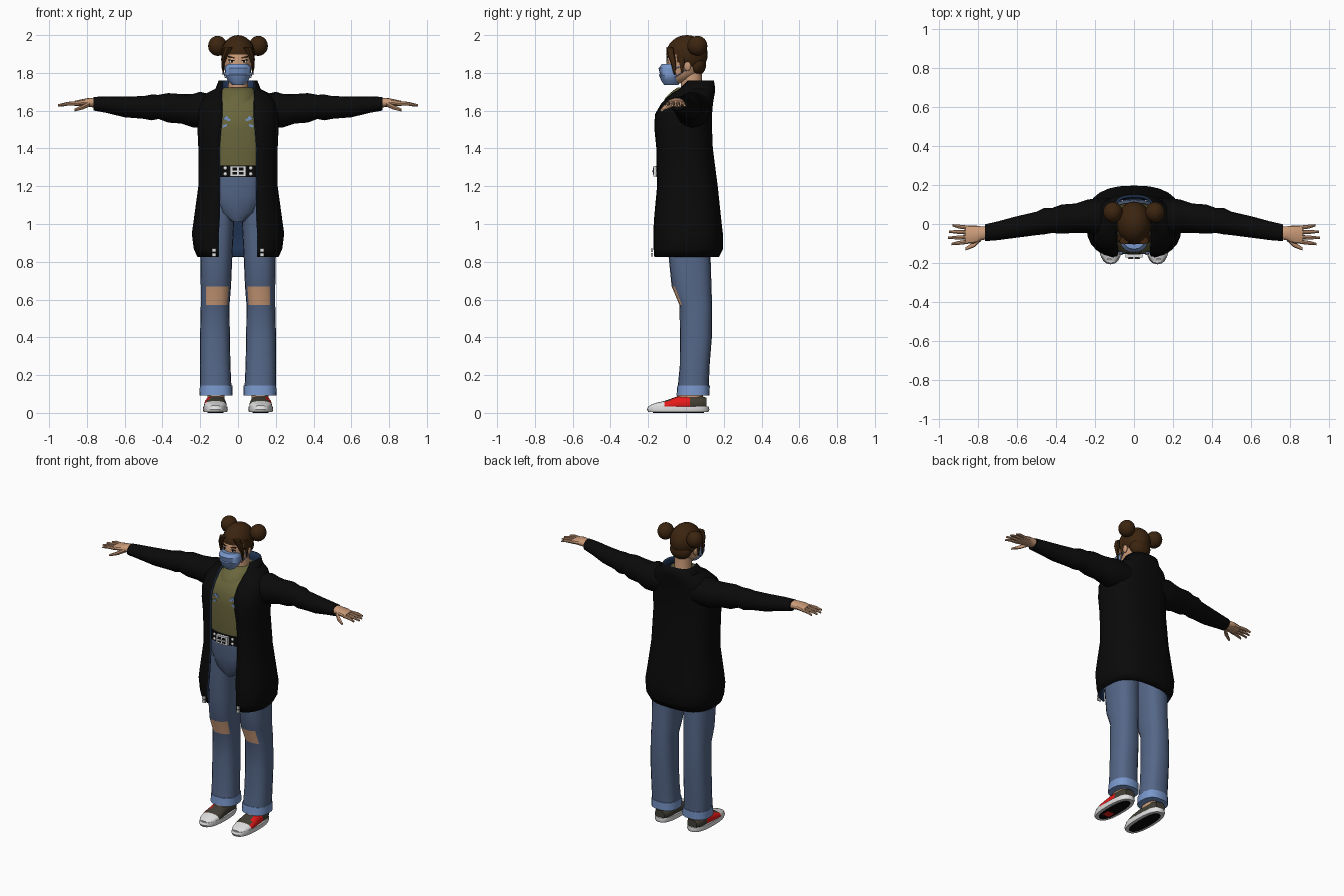
import bpy, bmesh, math
from mathutils import Vector, Matrix

COLORS = {
    "black": (0.003, 0.003, 0.003), "hair_brown": (0.045, 0.018, 0.005),
    "skin": (0.60, 0.33, 0.19), "light_blue": (0.19, 0.31, 0.60),
    "denim": (0.09, 0.135, 0.245), "olive": (0.14, 0.13, 0.045),
    "white": (0.75, 0.75, 0.75), "red": (0.80, 0.01, 0.01),
    "navy": (0.015, 0.035, 0.09), "shoe_grey": (0.055, 0.05, 0.035)}
MATS = {}
for key, c in COLORS.items():
    MATS[key] = bpy.data.materials.new(key)
    MATS[key].diffuse_color = (*c, 1)


def finish(name, bm, mats, mirror=False, rule=None, angle=40):
    """Turn a bmesh into a shaded object; rule(face centre, normal) picks a material."""
    bm.normal_update()
    if rule:
        for f in bm.faces:
            f.material_index = rule(f.calc_center_median(), f.normal)
    me = bpy.data.meshes.new(name)
    bm.to_mesh(me)
    bm.free()
    ob = bpy.data.objects.new(name, me)
    bpy.context.collection.objects.link(ob)
    for m in mats:
        me.materials.append(MATS[m])
    bpy.ops.object.select_all(action='DESELECT')
    ob.select_set(True)
    bpy.context.view_layer.objects.active = ob
    bpy.ops.object.shade_smooth_by_angle(angle=math.radians(angle))
    if mirror:
        ob.modifiers.new("Mirror", 'MIRROR')
    return ob


def loft(name, axis, rings, mats, n=16, p=0.85, mirror=False, rule=None, gaps=None):
    """Skin rings (centre x, y, z, radius u, radius v) laid across an axis; gaps leave the front open."""
    bm = bmesh.new()
    u, v = {'x': (1, 2), 'y': (0, 2), 'z': (0, 1)}[axis]
    loops = []
    for k, r in enumerate(rings):
        a0 = math.asin((gaps[k] / r[3]) ** (1 / p)) if gaps else 0
        loop = []
        for i in range(n + 1 if gaps else n):
            t = a0 + (2 * math.pi - 2 * a0) * i / n
            s, c = math.sin(t), -math.cos(t)
            co = Vector(r[:3])
            co[u] += r[3] * math.copysign(abs(s) ** p, s)
            co[v] += r[4] * math.copysign(abs(c) ** p, c)
            loop.append(bm.verts.new(co))
        loops.append(loop)
    m = len(loops[0])
    for a, b in zip(loops, loops[1:]):
        for i in range(m - 1 if gaps else m):
            j = (i + 1) % m
            bm.faces.new((a[i], a[j], b[j], b[i]))
    if not gaps:
        bm.faces.new(loops[0])
        bm.faces.new(loops[-1])
        bmesh.ops.recalc_face_normals(bm, faces=bm.faces)
    else:
        bm.normal_update()
        if sum(f.normal.dot(Vector((f.calc_center_median().x, f.calc_center_median().y, 0))) for f in bm.faces) < 0:
            bmesh.ops.reverse_faces(bm, faces=bm.faces)
    return finish(name, bm, mats, mirror, rule)


def zring(z, front, back, rx, x=0):
    return (x, (front + back) / 2, z, rx, (back - front) / 2)


def ball(name, loc, scale, mat, mirror=False, cut=None):
    bm = bmesh.new()
    bmesh.ops.create_uvsphere(bm, u_segments=24, v_segments=16, radius=1,
                              matrix=Matrix.Translation(loc) @ Matrix.Diagonal((*scale, 1)))
    if cut:
        bmesh.ops.delete(bm, geom=[f for f in bm.faces if cut(f.calc_center_median())], context='FACES')
    return finish(name, bm, [mat], mirror)


def box(name, loc, size, mat, mirror=False, tilt=0):
    bm = bmesh.new()
    bmesh.ops.create_cube(bm, size=1, matrix=Matrix.Translation(loc) @ Matrix.Rotation(tilt, 4, 'Y')
                          @ Matrix.Diagonal((*size, 1)))
    return finish(name, bm, [mat], mirror)


# Open coat with lining and a standing collar
coat = [(0.825, -0.178, 0.175, 0.215, 0.105), (0.87, -0.18, 0.197, 0.235, 0.105),
        (0.95, -0.18, 0.195, 0.245, 0.105), (1.02, -0.177, 0.187, 0.235, 0.1),
        (1.2, -0.162, 0.168, 0.21, 0.1), (1.4, -0.165, 0.142, 0.21, 0.1),
        (1.5, -0.173, 0.138, 0.215, 0.092), (1.58, -0.17, 0.138, 0.213, 0.085),
        (1.64, -0.135, 0.143, 0.205, 0.085), (1.69, -0.085, 0.152, 0.17, 0.088),
        (1.715, -0.055, 0.155, 0.12, 0.088), (1.76, -0.015, 0.148, 0.102, 0.085)]
c = loft("coat", 'z', [zring(*r[:4]) for r in coat], ["black", "navy"], n=24, p=0.75, gaps=[r[4] for r in coat])
sol = c.modifiers.new("Lining", 'SOLIDIFY')
sol.thickness, sol.offset = 0.012, -1
sol.material_offset = sol.material_offset_rim = 1
box("coat_snap_upper", (0.127, -0.18, 0.862), (0.022, 0.008, 0.018), "white", True)
box("coat_snap_lower", (0.127, -0.18, 0.838), (0.022, 0.008, 0.018), "white", True)

# Sleeves with soft wrinkles
loft("sleeve", 'x', [(0.12, 0.04, 1.60, 0.09, 0.08), (0.2, 0.035, 1.605, 0.095, 0.095),
     (0.24, 0.04, 1.60, 0.085, 0.088), (0.3, 0.03, 1.61, 0.075, 0.078), (0.37, 0.025, 1.615, 0.075, 0.078),
     (0.42, 0.018, 1.62, 0.064, 0.064), (0.46, 0.015, 1.617, 0.068, 0.068), (0.5, 0.003, 1.617, 0.06, 0.06),
     (0.6, -0.015, 1.62, 0.055, 0.055), (0.7, -0.035, 1.632, 0.048, 0.043),
     (0.765, -0.045, 1.637, 0.043, 0.036)], ["black"], p=1, mirror=True)

# Hands
loft("palm", 'x', [(0.74, -0.045, 1.64, 0.03, 0.027), (0.785, -0.048, 1.644, 0.036, 0.024),
     (0.82, -0.053, 1.643, 0.046, 0.019), (0.865, -0.055, 1.638, 0.046, 0.014)],
     ["skin"], n=12, mirror=True)
for i, tip in enumerate((0.93, 0.948, 0.953, 0.935)):
    y, spread = -0.019 - 0.024 * i, 0.008 * (1.5 - i)
    loft("finger_%d" % (i + 1), 'x', [(0.85, y, 1.638, 0.011, 0.011), (0.9, y + spread / 2, 1.637, 0.01, 0.01),
         (tip, y + spread, 1.628, 0.006, 0.006)], ["skin"], n=8, p=1, mirror=True)
loft("thumb", 'x', [(0.785, -0.07, 1.637, 0.018, 0.015), (0.82, -0.105, 1.62, 0.015, 0.013),
     (0.865, -0.128, 1.603, 0.008, 0.007)], ["skin"], n=8, p=1, mirror=True)

# Sweater and its collar, with a pale print on the chest
loft("sweater", 'z', [zring(1.25, -0.142, 0.1, 0.15), zring(1.35, -0.148, 0.1, 0.16),
     zring(1.5, -0.154, 0.1, 0.175), zring(1.58, -0.148, 0.1, 0.17), zring(1.64, -0.118, 0.11, 0.15),
     zring(1.69, -0.07, 0.11, 0.1)], ["olive"], n=24, p=0.8)
loft("sweater_collar", 'z', [zring(1.645, -0.12, 0.1, 0.1), zring(1.67, -0.108, 0.11, 0.1),
     zring(1.705, -0.07, 0.11, 0.092), zring(1.722, -0.045, 0.11, 0.075)], ["olive"], n=20, p=0.95)
for i, (x, z, t) in enumerate(((0.066, 1.562, 0.5), (0.052, 1.553, -0.3), (0.07, 1.52, 0.4))):
    box("chest_print_%d" % (i + 1), (x, -0.147, z), (0.024, 0.008, 0.012), "light_blue", True, t)

# Belt, buckle and eyelets
loft("belt", 'z', [zring(1.25, -0.157, 0.105, 0.16), zring(1.31, -0.157, 0.105, 0.16)], ["black"], n=24, p=0.75)
box("buckle", (0, -0.164, 1.28), (0.085, 0.018, 0.056), "white")
box("buckle_slot", (0.017, -0.174, 1.28), (0.024, 0.004, 0.036), "black", True)
box("buckle_prong", (0.017, -0.177, 1.28), (0.03, 0.004, 0.008), "white", True)
for z in (1.265, 1.296):
    ball("belt_eyelet", (0.067, -0.154, z), (0.01, 0.006, 0.01), "white", True)

# Jeans with ripped knees and rolled cuffs
loft("jeans_hips", 'z', [zring(1.255, -0.146, 0.1, 0.15), zring(1.15, -0.143, 0.125, 0.155),
     zring(1.06, -0.125, 0.13, 0.12), zring(1.01, -0.105, 0.12, 0.035)], ["denim"], n=20, p=0.8)
LEG_X = 0.117
loft("jeans_leg", 'z', [zring(1.12, -0.11, 0.12, 0.075, 0.09), zring(1.0, -0.105, 0.13, 0.082, 0.103),
     zring(0.83, -0.092, 0.13, 0.085, 0.115), zring(0.67, -0.076, 0.135, 0.08, LEG_X),
     zring(0.57, -0.034, 0.138, 0.076, 0.121), zring(0.4, -0.032, 0.137, 0.079, 0.122),
     zring(0.25, -0.033, 0.125, 0.081, 0.121), zring(0.12, -0.045, 0.12, 0.083, 0.117)],
     ["denim", "skin"], n=20, p=0.8, mirror=True,
     rule=lambda co, no: int(0.57 < co.z < 0.67 and no.y < -0.3 and abs(co.x - LEG_X) < 0.058))
loft("jeans_cuff", 'z', [zring(0.145, -0.046, 0.126, 0.086, 0.116), zring(0.092, -0.05, 0.125, 0.088, 0.116)],
     ["light_blue"], n=20, p=0.8, mirror=True)
loft("ankle", 'z', [zring(0.13, -0.03, 0.09, 0.045, 0.115), zring(0.06, -0.06, 0.09, 0.045, 0.118)],
     ["skin"], n=12, mirror=True)


# Shoes: white sole and toe, red outer panel
def shoe_rule(co, no):
    if co.y < -0.115:
        return 1
    return 2 if co.y < 0.02 and no.x > 0.35 else 0


loft("shoe_upper", 'y', [(0.12, 0.108, 0.05, 0.035, 0.03), (0.12, 0.08, 0.05, 0.05, 0.04),
     (0.12, 0.02, 0.05, 0.052, 0.045), (0.12, -0.04, 0.047, 0.056, 0.042), (0.12, -0.08, 0.042, 0.06, 0.033),
     (0.12, -0.115, 0.037, 0.06, 0.026), (0.12, -0.16, 0.033, 0.05, 0.02), (0.12, -0.192, 0.028, 0.028, 0.012)],
     ["shoe_grey", "white", "red"], p=0.8, mirror=True, rule=shoe_rule)
loft("shoe_sole", 'z', [zring(0.004, -0.2, 0.118, 0.062, 0.12), zring(0.018, -0.207, 0.124, 0.066, 0.12),
     zring(0.034, -0.2, 0.12, 0.064, 0.12)], ["white"], n=24, p=0.8, mirror=True)
loft("sole_tread", 'z', [zring(0.0, -0.175, 0.095, 0.042, 0.12), zring(0.006, -0.175, 0.095, 0.042, 0.12)],
     ["black", "red"], n=20, p=0.8, mirror=True)
box("tread_panel", (0.12, -0.1, 0.003), (0.05, 0.05, 0.006), "red", True)

# Neck, head and ears
loft("neck", 'z', [zring(1.66, -0.03, 0.1, 0.06), zring(1.72, -0.025, 0.085, 0.052),
     zring(1.82, -0.03, 0.085, 0.05)], ["skin"], p=1)
loft("head", 'z', [zring(1.745, -0.1, -0.03, 0.028), zring(1.77, -0.108, 0.03, 0.053),
     zring(1.8, -0.108, 0.07, 0.067), zring(1.85, -0.104, 0.09, 0.075), zring(1.9, -0.102, 0.095, 0.078),
     zring(1.95, -0.075, 0.08, 0.065)], ["skin"], n=24, p=0.92)
ball("ear", (0.077, 0.008, 1.835), (0.01, 0.018, 0.026), "skin", True)
box("eye_white", (0.033, -0.096, 1.86), (0.026, 0.008, 0.01), "white", True)
box("pupil", (0.032, -0.1, 1.86), (0.01, 0.006, 0.011), "black", True)
box("eyelash", (0.034, -0.1, 1.867), (0.032, 0.006, 0.004), "black", True, -0.1)
box("eyebrow", (0.035, -0.098, 1.883), (0.036, 0.008, 0.007), "hair_brown", True, -0.2)

# Face mask with folds and ear straps
loft("face_mask", 'z', [zring(1.735, -0.115, -0.04, 0.03), zring(1.76, -0.132, -0.03, 0.055),
     zring(1.79, -0.143, -0.02, 0.068), zring(1.795, -0.138, -0.02, 0.067), zring(1.825, -0.145, -0.02, 0.07),
     zring(1.83, -0.139, -0.02, 0.069), zring(1.848, -0.128, -0.04, 0.052)], ["light_blue"], n=20, p=0.9)
for z in (1.775, 1.825):
    loft("mask_strap", 'y', [(0.067, -0.06, z, 0.003, 0.003), (0.08, 0.005, 1.83 + (z - 1.8) * 0.4, 0.003, 0.003)],
         ["light_blue"], n=6, p=1, mirror=True)

# Hair cap, buns and loose strands
ball("hair", (0, 0.005, 1.897), (0.089, 0.11, 0.103), "hair_brown",
     cut=lambda co: (co.y < -0.035 and co.z < 1.91 - 0.3 * abs(co.x)) or (co.y < 0.03 and co.z < 1.845))
ball("hair_nape", (0, 0.055, 1.845), (0.072, 0.052, 0.06), "hair_brown")
ball("hair_bun", (0.108, 0.06, 1.943), (0.05, 0.053, 0.053), "hair_brown", True)
loft("front_strand", 'z', [(0.05, -0.085, 1.935, 0.025, 0.02), (0.069, -0.078, 1.895, 0.017, 0.02),
     (0.079, -0.066, 1.85, 0.008, 0.014), (0.079, -0.06, 1.79, 0.002, 0.004)],
     ["hair_brown"], n=8, p=1, mirror=True)
loft("side_strand", 'z', [(0.074, -0.02, 1.92, 0.012, 0.03), (0.081, -0.022, 1.87, 0.008, 0.016),
     (0.08, -0.02, 1.80, 0.002, 0.004)], ["hair_brown"], n=8, p=1, mirror=True)
